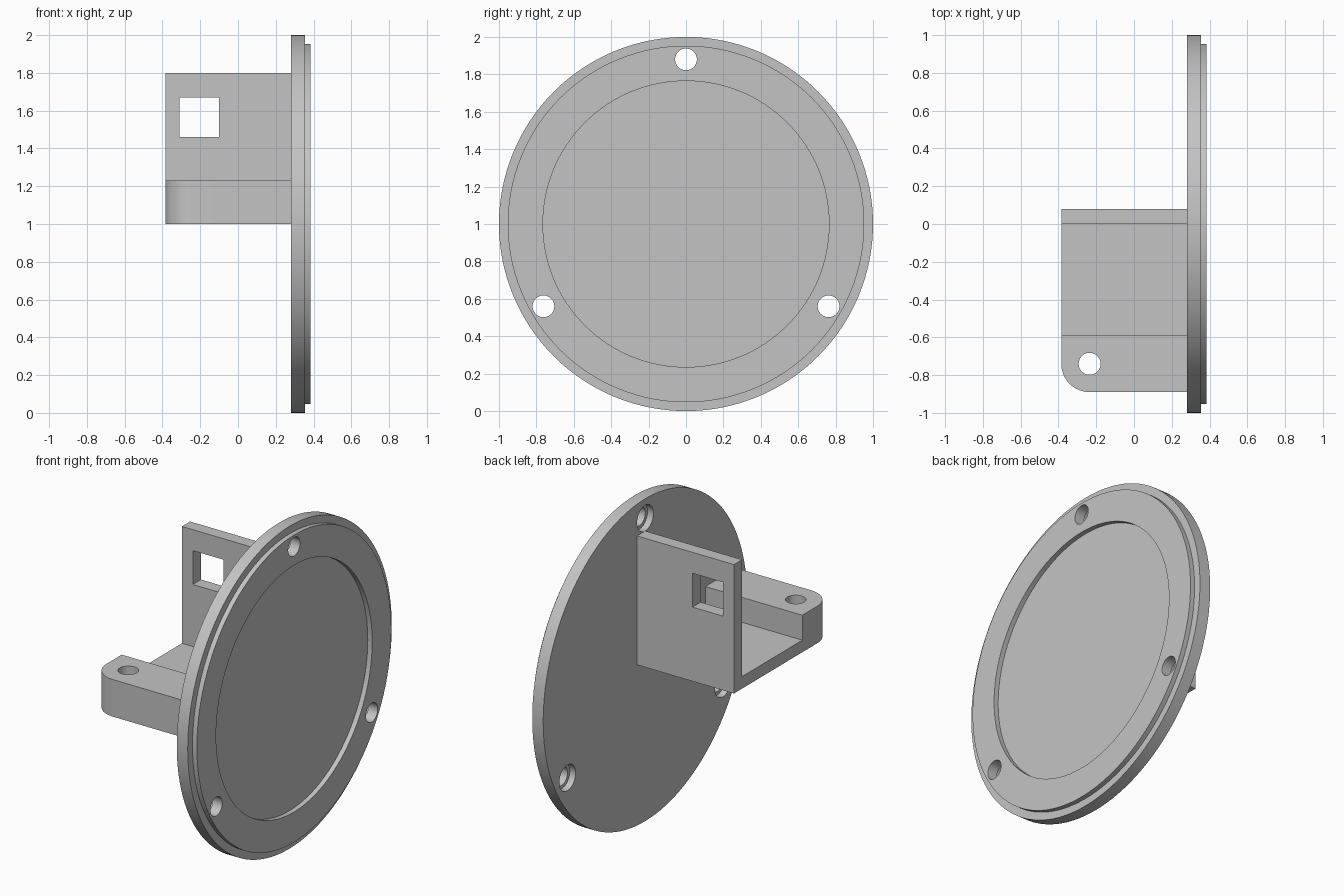
import bpy, bmesh, math
from mathutils import Vector, Matrix

cube = bpy.data.objects.get("Cube")
if cube:
    bpy.data.objects.remove(cube, do_unlink=True)

grey = bpy.data.materials.new("plain grey")
grey.use_nodes = True
colour = (0.55, 0.55, 0.55, 1)
grey.diffuse_color = colour
grey.node_tree.nodes["Principled BSDF"].inputs["Base Color"].default_value = colour


def finish(name, bm):
    bmesh.ops.recalc_face_normals(bm, faces=bm.faces)
    mesh = bpy.data.meshes.new(name)
    bm.to_mesh(mesh)
    bm.free()
    mesh.materials.append(grey)
    obj = bpy.data.objects.new(name, mesh)
    bpy.context.collection.objects.link(obj)
    return obj


def extrude(name, points, direction):
    """Solid from a planar outline pushed along a direction."""
    bm = bmesh.new()
    face = bm.faces.new([bm.verts.new(p) for p in points])
    result = bmesh.ops.extrude_face_region(bm, geom=[face], use_keep_orig=True)
    moved = [v for v in result["geom"] if isinstance(v, bmesh.types.BMVert)]
    bmesh.ops.translate(bm, verts=moved, vec=Vector(direction))
    return finish(name, bm)


def box(name, low, high):
    (x0, y0, z0), (x1, y1, z1) = low, high
    outline = [(x0, y0, z0), (x1, y0, z0), (x1, y1, z0), (x0, y1, z0)]
    return extrude(name, outline, (0, 0, z1 - z0))


def cylinder(name, centre, radius, depth, along_x=False):
    bm = bmesh.new()
    turn = Matrix.Rotation(math.pi / 2, 4, "Y") if along_x else Matrix()
    bmesh.ops.create_cone(bm, cap_ends=True, segments=48, radius1=radius,
                          radius2=radius, depth=depth,
                          matrix=Matrix.Translation(centre) @ turn)
    return finish(name, bm)


def cut(obj, cutters):
    """Subtract each cutter, bake the result and discard the cutters."""
    for cutter in cutters:
        cutter.hide_render = True
        mod = obj.modifiers.new("cut", "BOOLEAN")
        mod.operation = "DIFFERENCE"
        mod.solver = "EXACT"
        mod.object = cutter
    bpy.context.view_layer.update()
    evaluated = obj.evaluated_get(bpy.context.evaluated_depsgraph_get())
    baked = bpy.data.meshes.new_from_object(evaluated)
    obj.modifiers.clear()
    obj.data = baked
    for cutter in cutters:
        bpy.data.objects.remove(cutter, do_unlink=True)


LEFT, BACK, STEP, FACE = -0.385, 0.28, 0.355, 0.385
HOLE = 0.058

# Round flange with a stepped rim and a shallow recess, turned about x
profile = [(BACK, 0), (BACK, 1), (STEP, 1), (STEP, 0.953), (FACE, 0.953),
           (FACE, 0.765), (STEP, 0.765), (STEP, 0)]
bm = bmesh.new()
verts = [bm.verts.new((x, 0, 1 + r)) for x, r in profile]
edges = [bm.edges.new(pair) for pair in zip(verts, verts[1:])]
bmesh.ops.spin(bm, geom=verts + edges, cent=(0, 0, 1), axis=(1, 0, 0),
               angle=math.tau, steps=128)
bmesh.ops.remove_doubles(bm, verts=bm.verts, dist=0.0001)
flange = finish("round_flange", bm)

# Three counterbored screw holes
drills = []
for i in range(3):
    a = math.radians(90 + 120 * i)
    y, z = 0.88 * math.cos(a), 1 + 0.88 * math.sin(a)
    drills.append(cylinder("screw_drill", (STEP, y, z), HOLE, 0.5, True))
    drills.append(cylinder("counterbore", (BACK, y, z), 0.08, 0.08, True))
cut(flange, drills)

# Upright wall and floor as one L-shaped bracket
section = [(0.08, 1), (0.08, 1.8), (0, 1.8), (0, 1.075), (-0.59, 1.075), (-0.59, 1)]
bracket = extrude("wall_and_floor", [(LEFT, y, z) for y, z in section],
                  (BACK - LEFT, 0, 0))
cut(bracket, [box("window_cutter", (-0.31, -0.1, 1.46), (-0.1, 0.2, 1.67))])

# Front bar with a rounded outer corner and a vertical bolt hole
cx, cy, r = -0.235, -0.74, 0.15
outline = [(BACK, -0.89, 1), (BACK, -0.59, 1), (LEFT, -0.59, 1)]
for i in range(17):
    a = math.pi + i * math.pi / 32
    outline.append((cx + r * math.cos(a), cy + r * math.sin(a), 1))
bar = extrude("front_bar", outline, (0, 0, 0.23))
cut(bar, [cylinder("bolt_drill", (cx, cy, 1.1), HOLE, 0.6)])

# Smooth round surfaces, keep the edges crisp
for obj in (flange, bracket, bar):
    bpy.ops.object.select_all(action="DESELECT")
    obj.select_set(True)
    bpy.context.view_layer.objects.active = obj
    bpy.ops.object.shade_smooth_by_angle(angle=math.radians(30))
